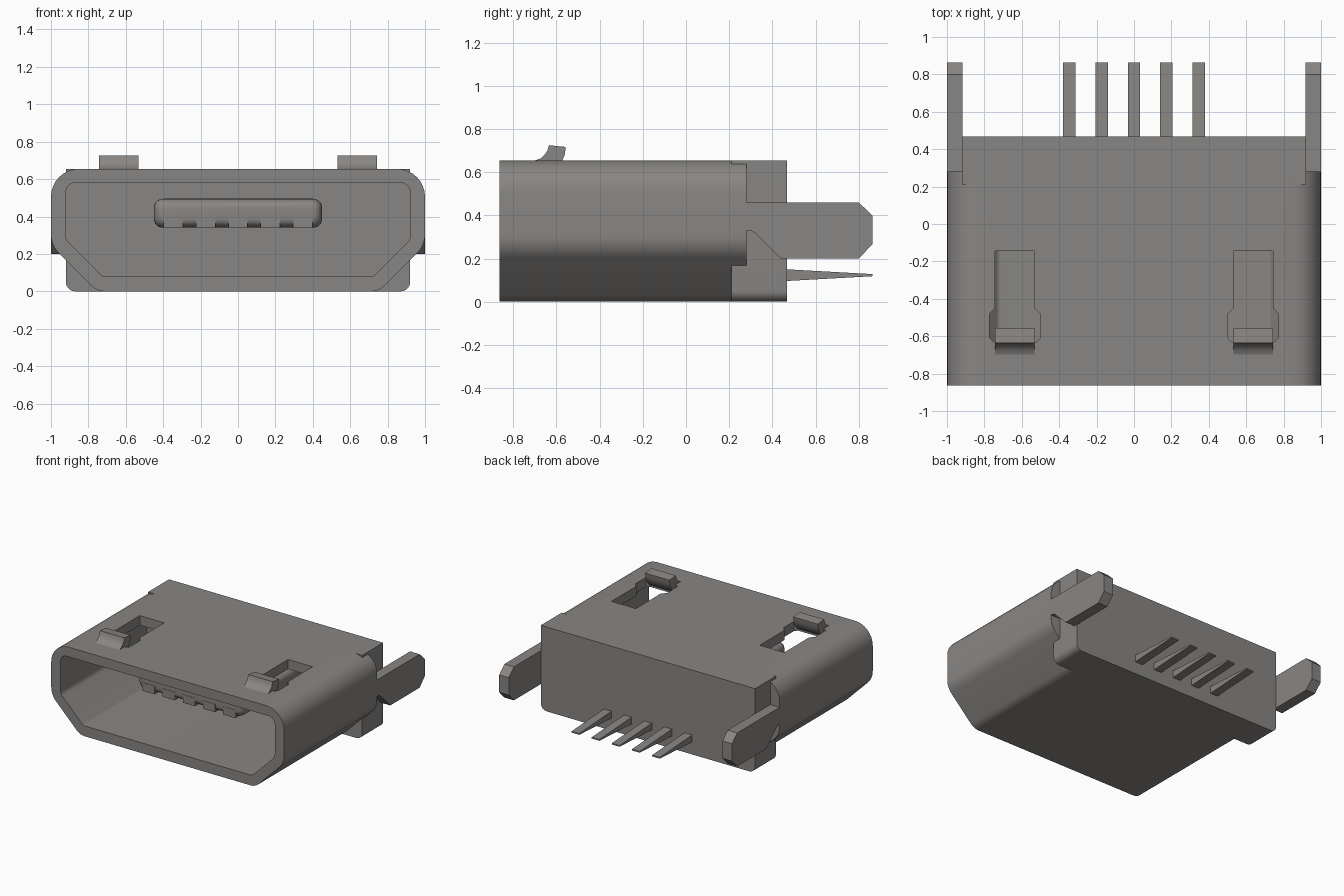
import bpy, bmesh, math
from mathutils import Vector

old = bpy.data.objects.get("Cube")
if old:
    bpy.data.objects.remove(old, do_unlink=True)

metal = bpy.data.materials.new("warm grey metal")
metal.use_nodes = True
colour = (0.25, 0.238, 0.228, 1)
metal.diffuse_color = colour
metal.node_tree.nodes["Principled BSDF"].inputs["Base Color"].default_value = colour


def rounded(corners, steps=8):
    """Fillet a polygon given as (u, v, radius) corners."""
    out = []
    n = len(corners)
    for i, (u, v, r) in enumerate(corners):
        p = Vector((u, v))
        if r == 0:
            out.append(p)
            continue
        a = (Vector(corners[i - 1][:2]) - p).normalized()
        b = (Vector(corners[(i + 1) % n][:2]) - p).normalized()
        half = a.angle(b) / 2
        centre = p + (a + b).normalized() * (r / math.sin(half))
        start = p + a * (r / math.tan(half)) - centre
        end = p + b * (r / math.tan(half)) - centre
        sweep = math.pi - 2 * half
        for k in range(steps + 1):
            t = k / steps
            out.append(centre + (start * math.sin((1 - t) * sweep)
                                 + end * math.sin(t * sweep)) / math.sin(sweep))
    return out


def loft(name, rings, smooth=True):
    """Join equal rings of 3D points and cap both ends."""
    bm = bmesh.new()
    loops = [[bm.verts.new(p) for p in ring] for ring in rings]
    n = len(loops[0])
    for a, b in zip(loops, loops[1:]):
        for i in range(n):
            j = (i + 1) % n
            bm.faces.new((a[i], a[j], b[j], b[i]))
    bm.faces.new(loops[0])
    bm.faces.new(loops[-1][::-1])
    bmesh.ops.recalc_face_normals(bm, faces=bm.faces)
    mesh = bpy.data.meshes.new(name)
    bm.to_mesh(mesh)
    bm.free()
    mesh.materials.append(metal)
    obj = bpy.data.objects.new(name, mesh)
    bpy.context.collection.objects.link(obj)
    if smooth:
        bpy.ops.object.select_all(action='DESELECT')
        obj.select_set(True)
        bpy.context.view_layer.objects.active = obj
        bpy.ops.object.shade_smooth_by_angle(angle=math.radians(35))
    return obj


def xz(points, y):
    return [(p[0], y, p[1]) for p in points]


def along_x(name, points, x0, x1, smooth=True):
    return loft(name, [[(x, p[0], p[1]) for p in points] for x in (x0, x1)], smooth)


def mirror_profile(half):
    """Close a right-hand half profile across x = 0."""
    return half + [(-x, z, r) for x, z, r in reversed(half)]


# Hollow shell with chamfered lower corners
outer = rounded(mirror_profile([(0.753, 0, 0.1), (1, 0.247, 0.14), (1, 0.655, 0.15)]))
inner = rounded(mirror_profile([(0.725, 0.08, 0.03), (0.92, 0.275, 0.05), (0.92, 0.58, 0.05)]))
shell = loft("shell", [xz(outer, 0.28), xz(outer, -0.863), xz(inner, -0.863), xz(inner, 0.2)])

# Latch windows through the roof
for side in (-1, 1):
    half = [(0.105, -0.145), (0.105, -0.45), (0.135, -0.48), (0.135, -0.61), (0.115, -0.63)]
    outline = half + [(-x, y) for x, y in reversed(half)]
    cutter = loft("window_cutter", [[(side * 0.637 + x, y, z) for x, y in outline]
                                    for z in (0.5, 0.8)], False)
    cutter.hide_render = True
    cut = shell.modifiers.new("window", 'BOOLEAN')
    cut.operation = 'DIFFERENCE'
    cut.solver = 'EXACT'
    cut.object = cutter
    bpy.context.view_layer.objects.active = shell
    bpy.ops.object.modifier_apply(modifier=cut.name)
    bpy.data.objects.remove(cutter, do_unlink=True)

# Bent latch springs rising from the front edge of each window
spring = [(-0.70, 0.654), (-0.675, 0.663), (-0.655, 0.68), (-0.642, 0.7), (-0.635, 0.725),
          (-0.557, 0.717), (-0.562, 0.68), (-0.575, 0.648), (-0.6, 0.615),
          (-0.64, 0.588), (-0.70, 0.582)]
for side, label in ((-1, "right"), (1, "left")):
    along_x(label + "_latch_spring", spring, side * 0.637 - 0.105, side * 0.637 + 0.105)

# Rear housing block
block = rounded(mirror_profile([(0.92, 0, 0.05), (0.92, 0.655, 0)]))
loft("rear_block", [xz(block, 0.21), xz(block, 0.467)])

# Side solder legs
leg = [(0.2, 0.46), (0.8, 0.46), (0.863, 0.4), (0.863, 0.265), (0.8, 0.2), (0.44, 0.2),
       (0.32, 0.318), (0.3, 0.33), (0.2, 0.33)]
for side, label in ((-1, "right"), (1, "left")):
    along_x(label + "_solder_leg", leg, side * 0.918, side, False)

# Contact tongue inside the opening, with a softened front edge
tongue = rounded(mirror_profile([(0.45, 0.34, 0.05), (0.45, 0.495, 0.05)]))
rings = []
for k in range(7):
    a = k / 6 * math.pi / 2
    inset = 0.045 * (1 - math.sin(a))
    ring = [(x * (1 - inset / 0.45), 0.4175 + (z - 0.4175) * (1 - inset / 0.0775))
            for x, z in tongue]
    rings.append(xz(ring, -0.6 + 0.06 * (1 - math.cos(a))))
rings.append(xz(tongue, 0.22))
loft("contact_tongue", rings)

# Five contacts and their tapered rear pins
for i in range(-2, 3):
    x = i * 0.173
    along_x(f"contact_{i + 3}", [(-0.602, 0.338), (-0.602, 0.4), (0.21, 0.4), (0.21, 0.338)],
            x - 0.052, x + 0.052, False)
    along_x(f"rear_pin_{i + 3}", [(0.45, 0.151), (0.863, 0.128), (0.863, 0.118), (0.45, 0.095)],
            x - 0.033, x + 0.033, False)
